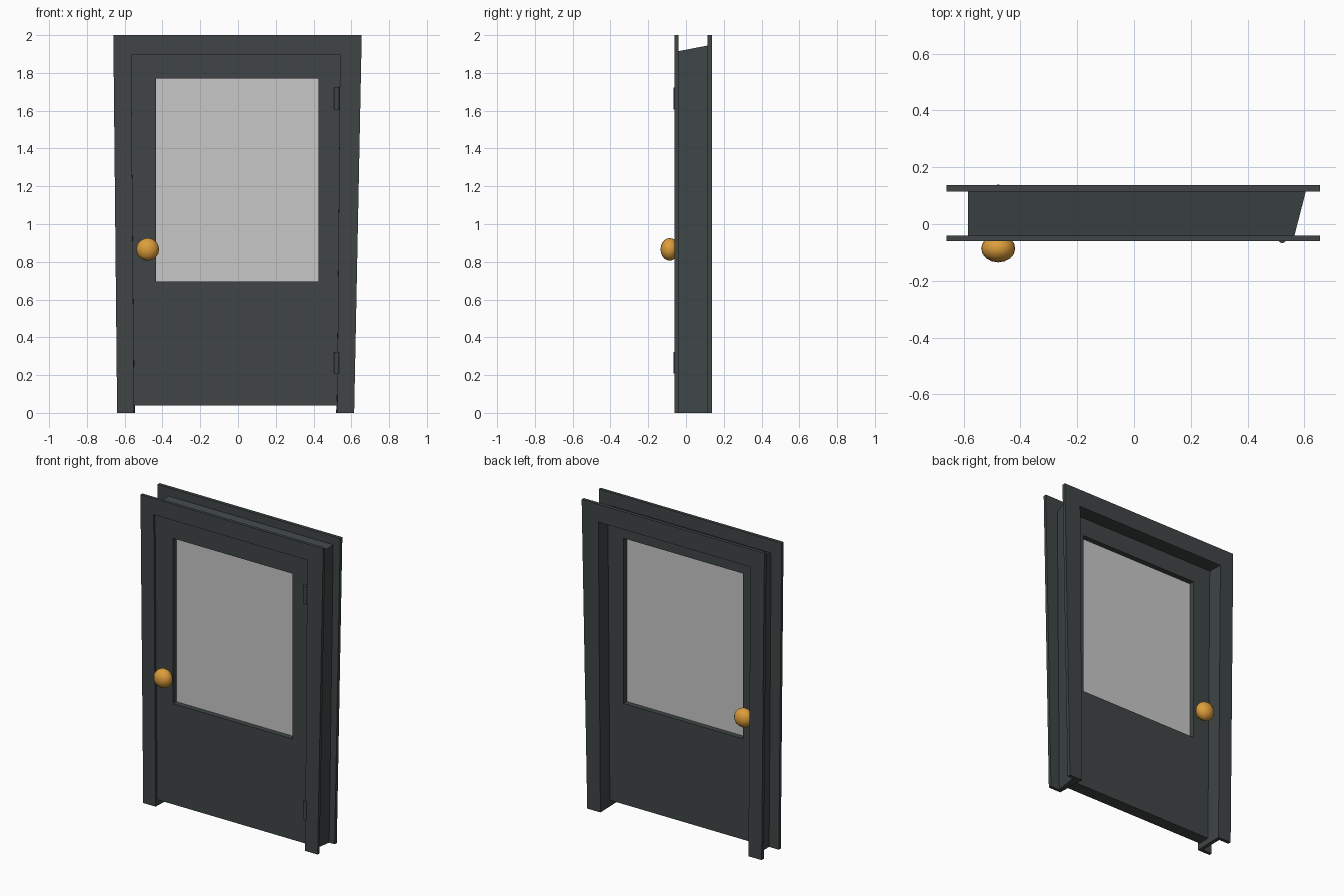
import bpy, bmesh, math

if "Cube" in bpy.data.objects:
    bpy.data.objects.remove(bpy.data.objects["Cube"])


def material(name, rgba):
    m = bpy.data.materials.new(name)
    m.diffuse_color = rgba
    m.use_nodes = True
    m.node_tree.nodes["Principled BSDF"].inputs["Base Color"].default_value = m.diffuse_color
    return m


PAINT = material("dark grey paint", (0.05, 0.06, 0.06, 1))
GLASS = material("pale glass", (0.58, 0.58, 0.58, 0.7))
BRASS = material("orange brass", (0.72, 0.34, 0.045, 1))


def finish(bm, name, mat):
    bmesh.ops.recalc_face_normals(bm, faces=bm.faces[:])
    me = bpy.data.meshes.new(name)
    bm.to_mesh(me)
    bm.free()
    me.materials.append(mat)
    ob = bpy.data.objects.new(name, me)
    bpy.context.collection.objects.link(ob)
    return ob


def outline(bl, tl, tr, br, top, bottom=0.0):
    """Four x,z corners running bottom left, top left, top right, bottom right."""
    return [(bl, bottom), (tl, top), (tr, top), (br, bottom)]


def band(name, mat, y0, y1, outer0, inner0, outer1=None, inner1=None, closed=False):
    """Solid band between an outer and inner outline, lofted from y0 to y1."""
    bm = bmesh.new()
    loops = []
    for pts, y in ((outer0, y0), (inner0, y0), (outer1 or outer0, y1), (inner1 or inner0, y1)):
        loops.append([bm.verts.new((x, y, z)) for x, z in pts])
    of, nf, ob, nb = loops
    for i in range(4 if closed else 3):
        j = (i + 1) % 4
        for a, b in ((of, nf), (ob, nb), (of, ob), (nf, nb)):
            bm.faces.new((a[i], a[j], b[j], b[i]))
    if not closed:
        for i in (0, 3):
            bm.faces.new((of[i], nf[i], nb[i], ob[i]))
    return finish(bm, name, mat)


# frame: front and back trim joined by a deep jamb
trim_out = outline(-0.64, -0.66, 0.655, 0.615, 2.0)
open_front = outline(-0.55, -0.565, 0.54, 0.525, 1.895)
open_back = outline(-0.545, -0.56, 0.535, 0.52, 1.885)
band("front_trim", PAINT, -0.06, -0.04, trim_out, open_front)
band("back_trim", PAINT, 0.115, 0.137, trim_out, open_back)
band("jamb", PAINT, -0.04, 0.115,
     outline(-0.57, -0.585, 0.565, 0.55, 1.915), open_front,
     outline(-0.57, -0.585, 0.605, 0.575, 1.945), open_back)

# door leaf with a window hole
leaf = outline(-0.55, -0.565, 0.54, 0.525, 1.895, 0.04)
hole = outline(-0.435, -0.435, 0.425, 0.425, 1.77, 0.695)
band("door_leaf", PAINT, -0.045, 0.035, leaf, hole, closed=True)

# window pane
bm = bmesh.new()
bmesh.ops.create_cube(bm, size=1)
for v in bm.verts:
    v.co = (-0.005 + v.co.x * 0.86, -0.005 + v.co.y * 0.012, 1.2325 + v.co.z * 1.075)
finish(bm, "window_pane", GLASS)

# knobs on both faces, each on a short stem
for side, y, stem in (("front", -0.086, -0.055), ("back", 0.09, 0.05)):
    bpy.ops.mesh.primitive_uv_sphere_add(segments=16, ring_count=10, radius=1,
                                         location=(-0.478, y, 0.866))
    knob = bpy.context.object
    knob.name = side + "_knob"
    knob.scale = (0.06, 0.049, 0.06)
    knob.data.materials.append(BRASS)
    bpy.ops.object.shade_smooth()
    bpy.ops.mesh.primitive_cylinder_add(vertices=12, radius=0.025, depth=0.05,
                                        location=(-0.478, stem, 0.866),
                                        rotation=(math.pi / 2, 0, 0))
    bpy.context.object.name = side + "_knob_stem"
    bpy.context.object.data.materials.append(BRASS)

# hinge barrels
for label, z in (("lower", 0.265), ("upper", 1.665)):
    bpy.ops.mesh.primitive_cylinder_add(vertices=12, radius=0.015, depth=0.115,
                                        location=(0.522, -0.052, z))
    bpy.context.object.name = label + "_hinge"
    bpy.context.object.data.materials.append(PAINT)
    bpy.ops.object.shade_smooth_by_angle(angle=math.radians(40))
